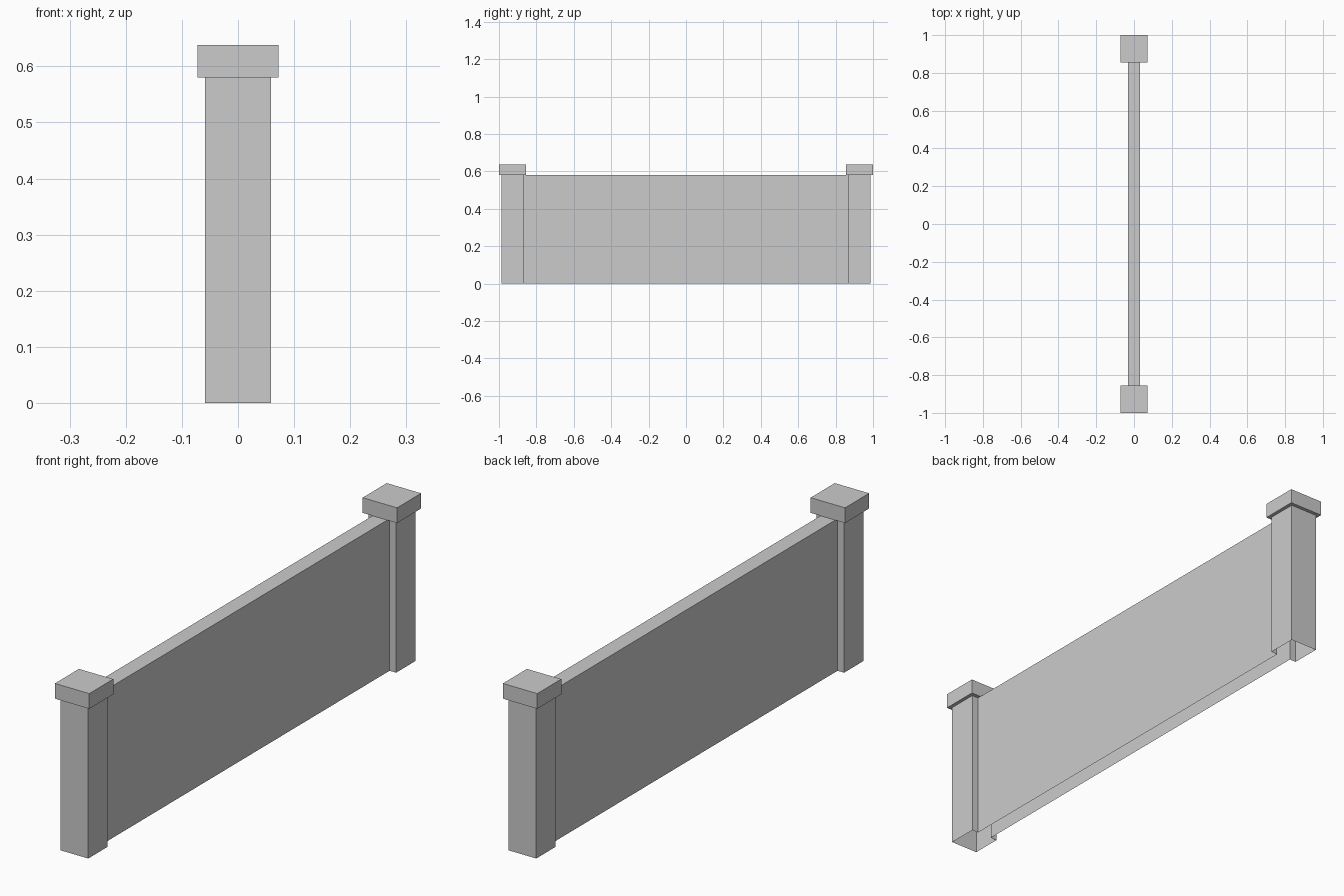
import bpy
import bmesh

if "Cube" in bpy.data.objects:
    bpy.data.objects.remove(bpy.data.objects["Cube"])

WALL, POST, CAP = 0.031, 0.0585, 0.0725   # half widths
H, TOP = 0.58, 0.638                      # wall / post height, cap top
CY = 1 - CAP                              # post centre along y
INNER, OUTER = CY - POST, CY + POST


def loft(name, rows, closed=False, fill_top=False, mirror=False):
    """Skin rows of points with quads; optionally cap the last row and mirror in y."""
    bm = bmesh.new()
    rings = [[bm.verts.new(p) for p in row] for row in rows]
    n = len(rows[0])
    for a, b in zip(rings, rings[1:]):
        for i in range(n if closed else n - 1):
            j = (i + 1) % n
            bm.faces.new((a[i], a[j], b[j], b[i]))
    if fill_top:
        bm.faces.new(rings[-1])
    mesh = bpy.data.meshes.new(name)
    bm.to_mesh(mesh)
    bm.free()
    ob = bpy.data.objects.new(name, mesh)
    bpy.context.collection.objects.link(ob)
    if mirror:
        mod = ob.modifiers.new("Mirror", 'MIRROR')
        mod.use_axis = (False, True, False)
        mod.use_mirror_merge = False
    return ob


def square(r, z):
    return [(-r, CY - r, z), (r, CY - r, z), (r, CY + r, z), (-r, CY + r, z)]


# Wall panel: hollow, open underneath and into the posts
section = [(-WALL, 0), (-WALL, H), (WALL, H), (WALL, 0)]
loft("wall_panel", [[(x, y, z) for x, z in section] for y in (-INNER, INNER)])

# End posts: open underneath, slotted where the wall joins
plan = [(WALL, INNER), (POST, INNER), (POST, OUTER),
        (-POST, OUTER), (-POST, INNER), (-WALL, INNER)]
loft("end_posts", [[(x, y, z) for x, y in plan] for z in (0, H)], mirror=True)

# Post caps: overhanging rim, sides and flat top
loft("post_caps", [square(POST, H), square(CAP, H), square(CAP, TOP)],
     closed=True, fill_top=True, mirror=True)
